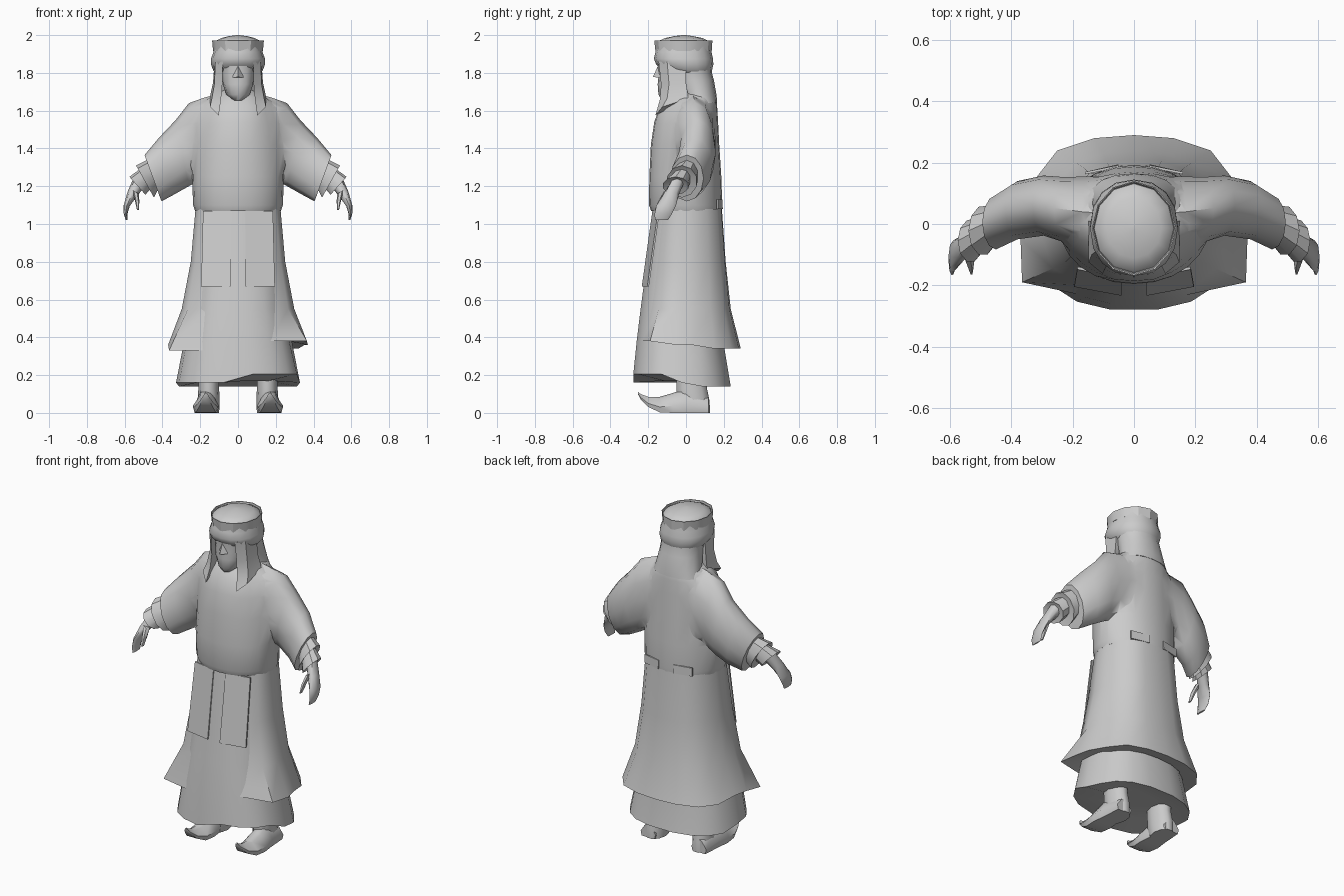
import bpy, bmesh, math
from mathutils import Vector

cloth = bpy.data.materials.new("plain grey")
cloth.diffuse_color = (0.6, 0.6, 0.6, 1)


def smooth(ob, angle):
    """Shade smooth but keep edges over the angle sharp."""
    bpy.ops.object.select_all(action='DESELECT')
    ob.select_set(True)
    bpy.context.view_layer.objects.active = ob
    bpy.ops.object.shade_smooth_by_angle(angle=math.radians(angle))


def finish(name, bm, angle=40, mirror=False):
    """Turn a bmesh into a named object, optionally mirrored to both sides."""
    bmesh.ops.recalc_face_normals(bm, faces=bm.faces)
    me = bpy.data.meshes.new(name)
    bm.to_mesh(me)
    bm.free()
    me.materials.append(cloth)
    ob = bpy.data.objects.new(name, me)
    bpy.context.collection.objects.link(ob)
    if angle:
        smooth(ob, angle)
    if mirror:
        m = ob.modifiers.new("both sides", 'MIRROR')
        m.use_mirror_merge = False
    return ob


def skin(rows, closed=True, caps=True):
    """Bridge rows of points into a surface."""
    bm = bmesh.new()
    vs = [[bm.verts.new(p) for p in r] for r in rows]
    n = len(rows[0])
    for a, b in zip(vs, vs[1:]):
        for i in range(n if closed else n - 1):
            j = (i + 1) % n
            bm.faces.new((a[i], a[j], b[j], b[i]))
    if caps:
        bm.faces.new(vs[0])
        bm.faces.new(vs[-1])
    return bm


def stack(rings, n=16, power=2.2, x=0):
    """Horizontal rings given as height, half width, front y, back y."""
    rows = []
    for z, rx, f, b in rings:
        row = []
        for i in range(n):
            t = 2 * math.pi * i / n
            c, s = math.cos(t), math.sin(t)
            e = 2 / power
            row.append((x + rx * math.copysign(abs(c) ** e, c),
                        (f + b) / 2 + (b - f) / 2 * math.copysign(abs(s) ** e, s), z))
        rows.append(row)
    return rows


def sleeve(rings, n=12):
    """Slanted rings given as top x, top z, bottom x, bottom z, middle y, half depth."""
    rows = []
    for tx, tz, bx, bz, y, ry in rings:
        mid = Vector(((tx + bx) / 2, y, (tz + bz) / 2))
        up = Vector(((tx - bx) / 2, 0, (tz - bz) / 2))
        rows.append([mid + up * math.cos(2 * math.pi * i / n)
                     + Vector((0, ry, 0)) * math.sin(2 * math.pi * i / n) for i in range(n)])
    return rows


def plate(name, pts, depth, mirror=True):
    """Thin slab: outline pushed back along y."""
    finish(name, skin([pts, [(x, y + depth, z) for x, y, z in pts]]), 0, mirror)


# upper tunic
tunic = finish("tunic", skin(stack([
    (1.07, .228, -.185, .19), (1.1, .238, -.196, .192), (1.25, .243, -.194, .187),
    (1.42, .238, -.186, .176), (1.54, .228, -.168, .17), (1.62, .20, -.14, .165),
    (1.67, .15, -.10, .16), (1.71, .09, -.06, .145)], 24, 2.1)), 60)
# wide sleeves, fused with the tunic into one garment
arms = finish("sleeve", skin(sleeve([
    (.10, 1.688, .11, 1.25, .035, .12), (.17, 1.672, .15, 1.23, .04, .125),
    (.26, 1.64, .2, 1.235, .052, .108),
    (.33, 1.55, .26, 1.2, .06, .098), (.42, 1.455, .34, 1.155, .045, .095),
    (.495, 1.365, .405, 1.12, .005, .088), (.485, 1.34, .42, 1.16, .005, .06)])), 50, True)
fuse = tunic.modifiers.new("fuse sleeves", 'BOOLEAN')
fuse.operation, fuse.solver, fuse.object = 'UNION', 'EXACT', arms
fused = bpy.data.meshes.new_from_object(
    tunic.evaluated_get(bpy.context.evaluated_depsgraph_get()))
tunic.modifiers.clear()
bpy.data.objects.remove(arms)
# soften the shoulder seams
bm = bmesh.new()
bm.from_mesh(fused)
bmesh.ops.remove_doubles(bm, verts=bm.verts, dist=.004)
bmesh.ops.triangulate(bm, faces=[f for f in bm.faces if len(f.verts) > 4])
seam = [v for v in bm.verts if .11 < abs(v.co.x) < .255 and 1.3 < v.co.z < 1.66]
for _ in range(3):
    bmesh.ops.smooth_vert(bm, verts=seam, factor=.35, use_axis_x=True, use_axis_y=True, use_axis_z=True)
bm.to_mesh(fused)
bm.free()
tunic.data = fused
smooth(tunic, 65)

# inner robe, with the hem raised on one front side
rows = stack([
    (1.1, .2, -.17, .17), (.8, .225, -.21, .185), (.55, .25, -.243, .19),
    (.38, .285, -.264, .2), (.15, .328, -.282, .24), (.17, .17, -.13, .12)], 18, 2.45)
rows[4] = [(x, y, .205 if x > .02 and y < -.05 else z + (.01 if y < 0 else -.01))
           for x, y, z in rows[4]]
finish("inner_robe", skin(rows), 35)

# open outer coat: half outlines from the centre back to the front edge
coat = [
    (1.08, [(0, .19), (.08, .187), (.145, .165), (.195, .11), (.225, .04), (.225, -.03), (.2, -.1), (.12, -.14)]),
    (.8, [(0, .21), (.09, .206), (.16, .18), (.215, .12), (.247, .04), (.25, -.04), (.225, -.125), (.14, -.172)]),
    (.55, [(0, .237), (.1, .23), (.19, .2), (.25, .13), (.288, .04), (.298, -.05), (.265, -.145), (.16, -.2)]),
    (.36, [(0, .29), (.13, .28), (.25, .24), (.32, .15), (.352, .03), (.37, -.05), (.365, -.19), (.17, -.232)]),
]
rows = []
for z, half in coat:
    full = [(-x, y) for x, y in half[:0:-1]] + half
    hem = z < .4
    rows.append([(x, y, z + (-.02 * (y > .1) + (.02 if x > 0 else -.03) * (y < -.1) if hem else 0))
                 for x, y in full])
rows.append([(x * .72, y * .72, z + .02) for x, y, z in rows[-1]])
finish("coat", skin(rows, False, False), 45)

# hanging front panels and back belt tabs
plate("front_panel", [(.04, -.178, 1.07), (.185, -.148, 1.07), (.195, -.205, .67), (.04, -.234, .67)], .009)
plate("belt_tab", [(.05, .187, 1.08), (.16, .162, 1.08), (.16, .162, 1.13), (.05, .184, 1.13)], .008)

# two stepped cuffs
finish("outer_cuff", skin(sleeve([
    (.48, 1.34, .425, 1.18, .005, .06), (.54, 1.31, .445, 1.14, -.022, .082),
    (.52, 1.29, .46, 1.18, -.022, .055)], 10)), 35, True)
finish("inner_cuff", skin(sleeve([
    (.52, 1.29, .46, 1.19, -.025, .05), (.575, 1.25, .49, 1.155, -.055, .07),
    (.555, 1.24, .505, 1.18, -.055, .045)], 10)), 35, True)
# hands: palm running into curled fingers, and a thumb
finish("hand", skin(sleeve([
    (.55, 1.25, .5, 1.19, -.045, .035), (.585, 1.17, .54, 1.14, -.08, .042),
    (.605, 1.1, .573, 1.095, -.105, .052), (.605, 1.055, .585, 1.055, -.12, .046),
    (.594, 1.02, .584, 1.022, -.13, .035)], 8)), 50, True)
finish("thumb", skin(sleeve([
    (.56, 1.18, .525, 1.16, -.095, .024), (.545, 1.12, .522, 1.12, -.13, .02),
    (.535, 1.075, .525, 1.075, -.155, .012)], 6)), 50, True)

# legs and curled-toe boots
finish("boot_leg", skin(stack([
    (0, .055, -.03, .13), (.06, .058, -.05, .13), (.13, .055, -.055, .115),
    (.2, .055, -.055, .11)], 10, 2, .155)), 50, True)
rows = []
for y, w, low, high in [(.12, .05, 0, .08), (0, .06, 0, .13), (-.07, .07, 0, .105),
                        (-.14, .062, .003, .085), (-.2, .042, .032, .085),
                        (-.24, .02, .072, .1), (-.255, .006, .1, .112)]:
    mid = low + (high - low) * .35
    rows.append([(.17 + dx * w, y, z) for dx, z in
                 [(-.85, low), (.85, low), (1, mid), (.4, high - .01), (0, high), (-.4, high - .01), (-1, mid)]])
finish("boot_foot", skin(rows), 45, True)

# head cloth over neck and back of the head
finish("head_cloth", skin(stack([
    (1.64, .145, 0, .165), (1.68, .135, -.03, .162), (1.76, .122, -.06, .148),
    (1.80, .122, -.08, .137), (1.84, .125, -.08, .135)], 16)), 50)
# wrapped roll around the brow
finish("turban", skin(stack([
    (1.785, .105, -.08, .125), (1.815, .132, -.125, .138), (1.845, .143, -.158, .145),
    (1.875, .143, -.17, .143), (1.91, .13, -.162, .135), (1.94, .125, -.155, .13)], 16)), 50)
# flat band with a thin rim, and the dome inside it
finish("head_band", skin(stack([
    (1.915, .132, -.162, .136), (1.972, .137, -.168, .14),
    (1.970, .133, -.164, .136), (1.955, .13, -.16, .132)], 12, 2)), 30)
finish("crown", skin(stack([
    (1.95, .132, -.162, .134), (1.965, .126, -.154, .127), (1.984, .09, -.112, .088),
    (1.995, .045, -.06, .035), (2.0, .008, -.02, 0)], 12, 2)), 60)
# face with squared beard
finish("face", skin(stack([
    (1.655, .03, -.13, .0), (1.685, .062, -.146, .0), (1.74, .08, -.15, .0),
    (1.79, .083, -.145, .0), (1.86, .088, -.152, .0)], 12)), 50)
# nose
bm = bmesh.new()
tip = [bm.verts.new(p) for p in [(0, -.15, 1.835), (-.032, -.138, 1.775), (.032, -.138, 1.775), (0, -.175, 1.778)]]
for f in [(0, 1, 3), (0, 3, 2), (1, 2, 3), (0, 2, 1)]:
    bm.faces.new([tip[i] for i in f])
finish("nose", bm, 0)
# hanging side lappets, wrapping back into the head cloth
rows = [[(.08, -.145, 1.86), (.12, -.10, 1.86), (.125, 0, 1.85), (.09, 0, 1.85)],
        [(.083, -.132, 1.74), (.125, -.09, 1.74), (.132, 0, 1.75), (.095, 0, 1.75)],
        [(.09, -.138, 1.66), (.138, -.10, 1.665), (.145, .01, 1.69), (.10, 0, 1.69)],
        [(.102, -.162, 1.575), (.148, -.125, 1.62), (.15, .01, 1.665), (.105, 0, 1.665)]]
finish("lappet", skin(rows), 40, True)
